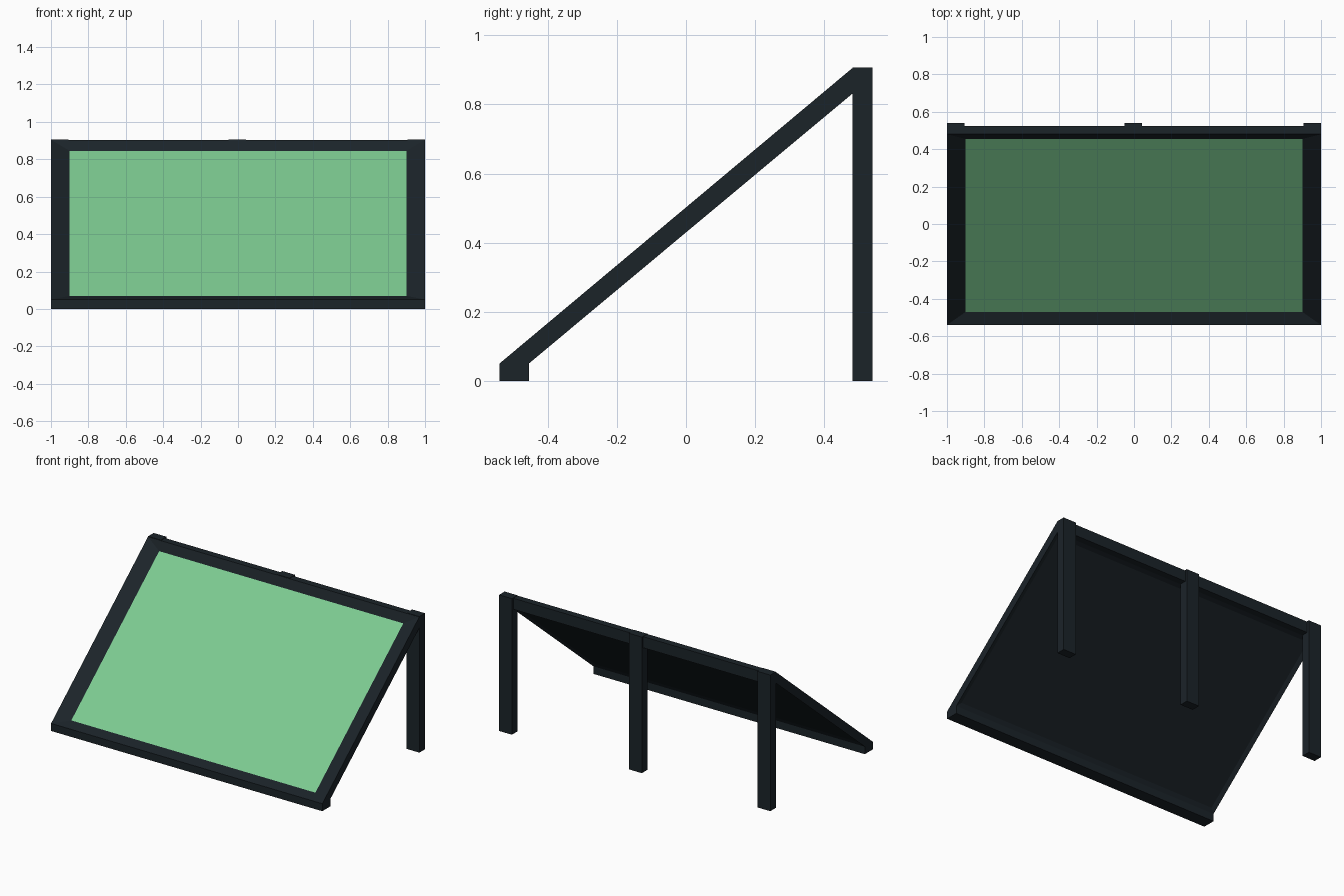
import bpy, bmesh
from mathutils import Vector

if "Cube" in bpy.data.objects:
    bpy.data.objects.remove(bpy.data.objects["Cube"])


def material(name, color):
    m = bpy.data.materials.new(name)
    m.diffuse_color = (*color, 1)
    m.use_nodes = True
    m.node_tree.nodes["Principled BSDF"].inputs["Base Color"].default_value = m.diffuse_color
    return m


dark = material("dark_frame", (0.011, 0.017, 0.022))
green = material("green_surface", (0.2, 0.59, 0.28))


def finish(name, bm, mat):
    me = bpy.data.meshes.new(name)
    bm.to_mesh(me)
    bm.free()
    me.materials.append(mat)
    ob = bpy.data.objects.new(name, me)
    bpy.context.collection.objects.link(ob)
    return ob


# Sloped frame: side profile (y, z) extruded across x
profile = [(-0.54, 0), (-0.455, 0), (-0.455, 0.05), (0.48, 0.83),
           (0.525, 0.83), (0.525, 0.904), (0.48, 0.904), (-0.54, 0.05)]
bm = bmesh.new()
side = bm.faces.new([bm.verts.new((-1, y, z)) for y, z in profile])
ext = bmesh.ops.extrude_face_region(bm, geom=[side])
bmesh.ops.translate(bm, vec=(2, 0, 0),
                    verts=[v for v in ext["geom"] if isinstance(v, bmesh.types.BMVert)])
bmesh.ops.recalc_face_normals(bm, faces=bm.faces[:])
bm.normal_update()
sloped = [f for f in bm.faces if 0.5 < abs(f.normal.z) < 0.95]
top = max(sloped, key=lambda f: f.normal.z)
under = min(sloped, key=lambda f: f.normal.z)

# Shallow recess on the underside
bmesh.ops.inset_region(bm, faces=[under], thickness=0.04, depth=-0.01)

# Inner lip of the frame, bevelled down to the panel
bmesh.ops.inset_region(bm, faces=[top], thickness=0.1)
for v in top.verts:
    y, z = (-0.47, 0.07) if v.co.y < 0 else (0.455, 0.845)
    v.co = Vector((0.9 if v.co.x > 0 else -0.9, y, z))
corners = [v.co.copy() for v in top.verts]
bmesh.ops.delete(bm, geom=[top], context='FACES_ONLY')
finish("sloped_frame", bm, dark)

# Green panel filling the frame opening
bm = bmesh.new()
bm.faces.new([bm.verts.new(c) for c in corners])
finish("sloped_panel", bm, green)

# Three back posts
for name, x in (("left_post", -0.953), ("middle_post", -0.005), ("right_post", 0.953)):
    bm = bmesh.new()
    bmesh.ops.create_cube(bm, size=1)
    bmesh.ops.scale(bm, vec=(0.094, 0.058, 0.907), verts=bm.verts)
    bmesh.ops.translate(bm, vec=(x, 0.511, 0.4535), verts=bm.verts)
    finish(name, bm, dark)
